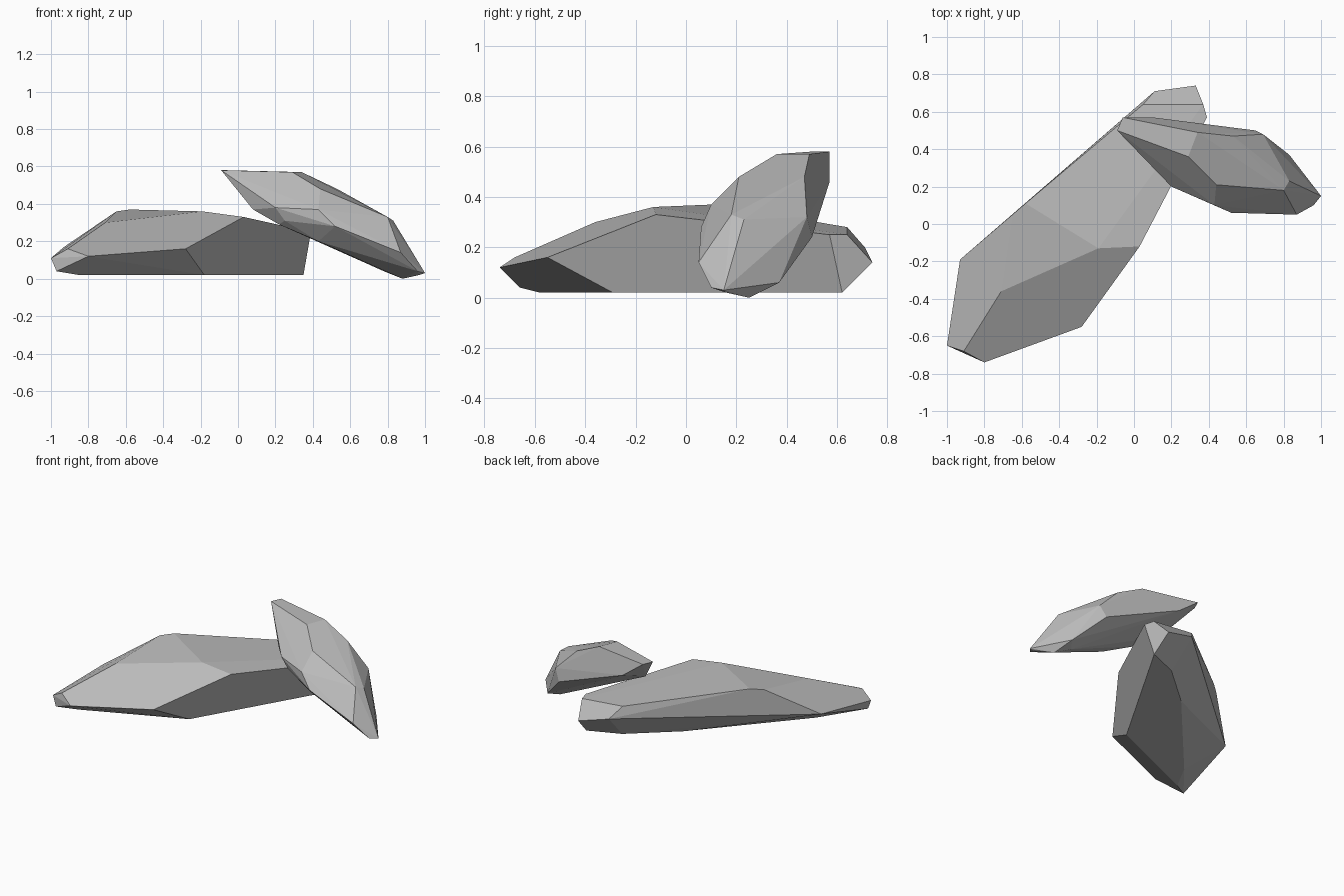
import bpy
import bmesh
import math
from mathutils import Vector

default_cube = bpy.data.objects.get("Cube")
if default_cube:
    bpy.data.objects.remove(default_cube, do_unlink=True)


def make_material(name, color):
    material = bpy.data.materials.new(name)
    material.use_nodes = True
    material.diffuse_color = color
    shader = material.node_tree.nodes["Principled BSDF"]
    shader.inputs["Base Color"].default_value = color
    shader.inputs["Roughness"].default_value = 0.9
    return material


def make_rock(name, material, *corner_groups):
    """Wrap a tight faceted skin around groups of corner points."""
    bm = bmesh.new()
    for group in corner_groups:
        for corner in group:
            bm.verts.new(Vector(corner))
    hull = bmesh.ops.convex_hull(bm, input=list(bm.verts))
    leftovers = set(hull["geom_interior"]) | set(hull["geom_unused"])
    loose = [item for item in leftovers if isinstance(item, bmesh.types.BMVert)]
    bmesh.ops.delete(bm, geom=loose, context="VERTS")

    # Merge nearly flat neighbours into broad chiselled facets
    bmesh.ops.dissolve_limit(bm, angle_limit=math.radians(3),
                             verts=list(bm.verts), edges=list(bm.edges))
    bmesh.ops.recalc_face_normals(bm, faces=list(bm.faces))

    mesh = bpy.data.meshes.new(name)
    bm.to_mesh(mesh)
    bm.free()
    mesh.materials.append(material)
    rock = bpy.data.objects.new(name, mesh)
    bpy.context.scene.collection.objects.link(rock)
    return rock


stone_grey = make_material("stone grey", (0.5, 0.5, 0.5, 1))

# Long rock lying flat: flat foot, pointed front, raised crest, chipped back
long_foot = [(-.97, -.66, .04), (-.85, -.58, .02), (-.18, -.29, .02),
             (.35, .62, .02), (.13, .53, .02), (-.17, .27, .02),
             (-.75, -.39, .02)]
long_front = [(-1, -.65, .11), (-.91, -.68, .16), (-.8, -.74, .12),
              (-.28, -.55, .16), (-.93, -.19, .17)]
long_crest = [(-.71, -.36, .3), (-.19, -.13, .36), (.03, -.12, .33),
              (-.58, .11, .37), (-.65, .05, .36)]
long_back = [(.39, .57, .25), (.37, .64, .25), (.05, .64, .28),
             (.11, .71, .2), (.33, .74, .14)]
make_rock("long_rock", stone_grey,
          long_foot, long_front, long_crest, long_back)

# Shorter slab leaning on the long rock: raised tip, sloping top, low end
slab_tip = [(-.09, .5, .58), (-.06, .57, .58), (.1, .57, .46),
            (.34, .49, .57), (.29, .36, .57)]
slab_top = [(.44, .21, .48), (.53, .47, .48), (.8, .18, .33),
            (.83, .23, .31), (.69, .48, .32)]
slab_sides = [(.2, .2, .38), (.43, .1, .37), (.52, .06, .28),
              (.87, .05, .14), (.65, .5, .24), (.83, .37, .06)]
slab_low_end = [(.96, .1, .04), (1, .15, .03), (.97, .16, .02),
                (.88, .25, 0)]
slab_underside = [(.08, .34, .37), (.25, .2, .31), (.22, .25, .29),
                  (.43, .19, .2), (.78, .3, .04)]
make_rock("leaning_rock", stone_grey,
          slab_tip, slab_top, slab_sides, slab_low_end, slab_underside)
